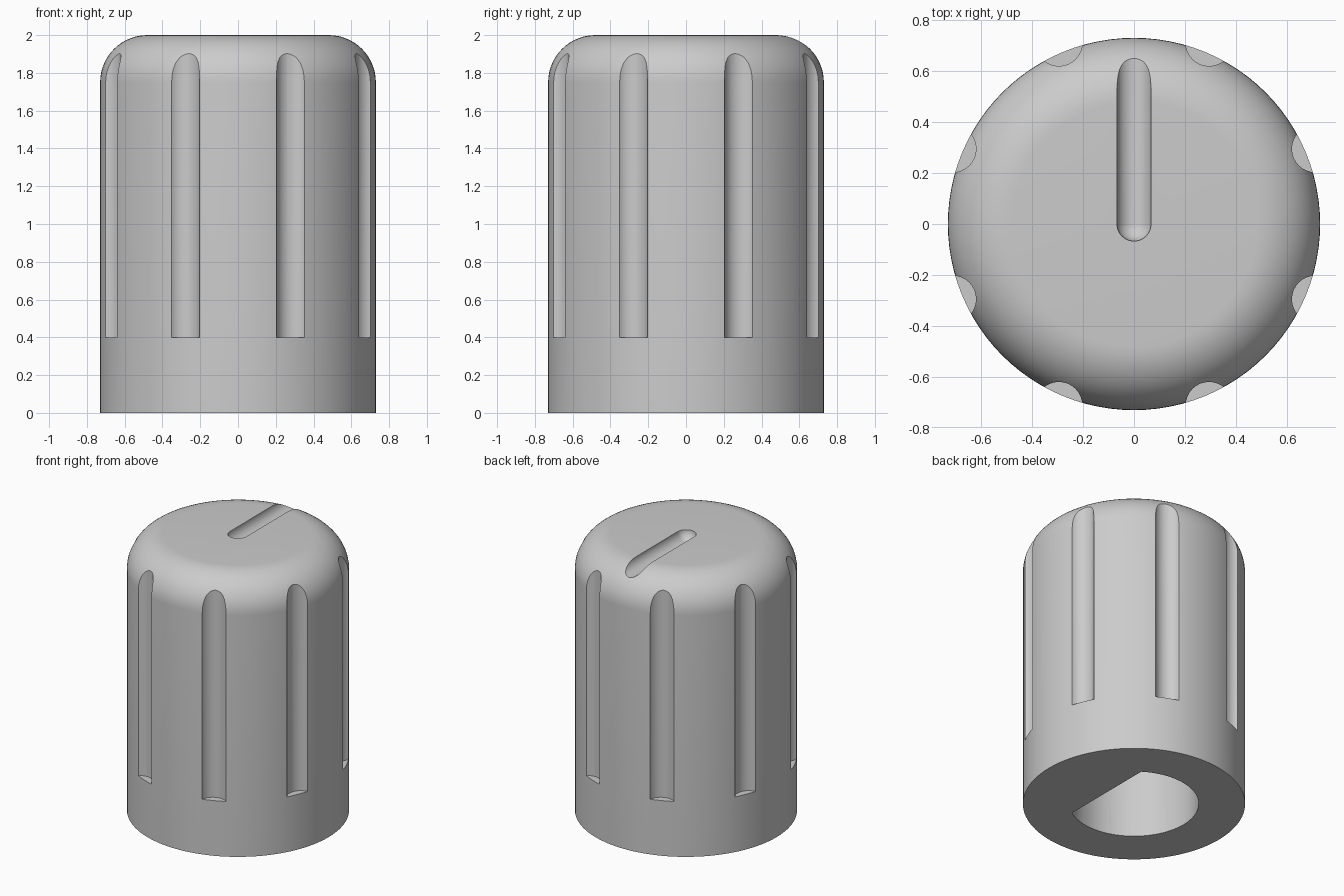
import bpy
import bmesh
import math
from mathutils import Matrix, Vector

cube = bpy.data.objects.get("Cube")
if cube:
    bpy.data.objects.remove(cube, do_unlink=True)

RADIUS, HEIGHT, FILLET = 0.73, 2.0, 0.25

grey = bpy.data.materials.new("plain_grey")
grey.use_nodes = True
colour = (0.6, 0.6, 0.6, 1)
grey.diffuse_color = colour
grey.node_tree.nodes["Principled BSDF"].inputs["Base Color"].default_value = colour


def make_object(name, bm):
    bmesh.ops.recalc_face_normals(bm, faces=bm.faces)
    mesh = bpy.data.meshes.new(name)
    bm.to_mesh(mesh)
    bm.free()
    mesh.materials.append(grey)
    obj = bpy.data.objects.new(name, mesh)
    bpy.context.collection.objects.link(obj)
    return obj


def prism(bm, outline, z0, z1):
    """Extrude an outline of (x, y) points between two heights."""
    face = bm.faces.new([bm.verts.new((x, y, z0)) for x, y in outline])
    top = bmesh.ops.extrude_face_region(bm, geom=[face])["geom"]
    verts = [v for v in top if isinstance(v, bmesh.types.BMVert)]
    bmesh.ops.translate(bm, verts=verts, vec=(0, 0, z1 - z0))


def lathe(bm, profile, steps, matrix=Matrix()):
    """Spin an (r, z) profile that starts and ends on the axis."""
    verts = [bm.verts.new((r, 0, z)) for r, z in profile]
    edges = [bm.edges.new(pair) for pair in zip(verts, verts[1:])]
    bmesh.ops.spin(bm, geom=verts + edges, axis=(0, 0, 1), cent=(0, 0, 0),
                   steps=steps, angle=math.tau)
    bmesh.ops.remove_doubles(bm, verts=bm.verts, dist=1e-5)
    bmesh.ops.transform(bm, matrix=matrix, verts=bm.verts)


def arc(cx, cy, r, start, end, steps):
    return [(cx + r * math.cos(start + (end - start) * i / steps),
             cy + r * math.sin(start + (end - start) * i / steps))
            for i in range(steps + 1)]


# Knob body with a rounded top edge
bm = bmesh.new()
shoulder = arc(RADIUS - FILLET, HEIGHT - FILLET, FILLET, 0, math.pi / 2, 14)
lathe(bm, [(0, 0), (RADIUS, 0)] + shoulder + [(0, HEIGHT)], 96)
body = make_object("knob_body", bm)

# Eight vertical grip flutes, open at the top
bm = bmesh.new()
for i in range(8):
    a = math.radians(22.5 + 45 * i)
    centre = Vector((math.cos(a), math.sin(a))) * 0.77
    prism(bm, arc(centre.x, centre.y, 0.092, 0, math.tau, 32)[:-1], 0.4, 2.2)
flutes = make_object("flute_cutter", bm)

# Round-bottomed pointer groove running to the back edge
bm = bmesh.new()
rod = arc(0, 0, 0.067, -math.pi / 2, 0, 10)
rod[0] = (0, -0.067)
lathe(bm, rod + [(0.067, 0.9), (0, 0.9)], 40,
      Matrix.Translation((0, 0, HEIGHT)) @ Matrix.Rotation(-math.pi / 2, 4, "X"))
pointer = make_object("pointer_cutter", bm)

# D-shaped shaft hole in the underside
bm = bmesh.new()
half = math.acos(0.235 / 0.425)
prism(bm, arc(0, 0, 0.425, half, math.tau - half, 56), -0.1, 1.2)
shaft = make_object("shaft_hole_cutter", bm)

# Cut the body and drop the cutters
for cutter in (flutes, pointer, shaft):
    mod = body.modifiers.new(cutter.name, "BOOLEAN")
    mod.operation = "DIFFERENCE"
    mod.solver = "EXACT"
    mod.object = cutter
    cutter.hide_render = True
bpy.ops.object.select_all(action="DESELECT")
body.select_set(True)
bpy.context.view_layer.objects.active = body
for mod in list(body.modifiers):
    bpy.ops.object.modifier_apply(modifier=mod.name)
for cutter in (flutes, pointer, shaft):
    bpy.data.objects.remove(cutter, do_unlink=True)
bpy.ops.object.shade_smooth_by_angle(angle=math.radians(30))
